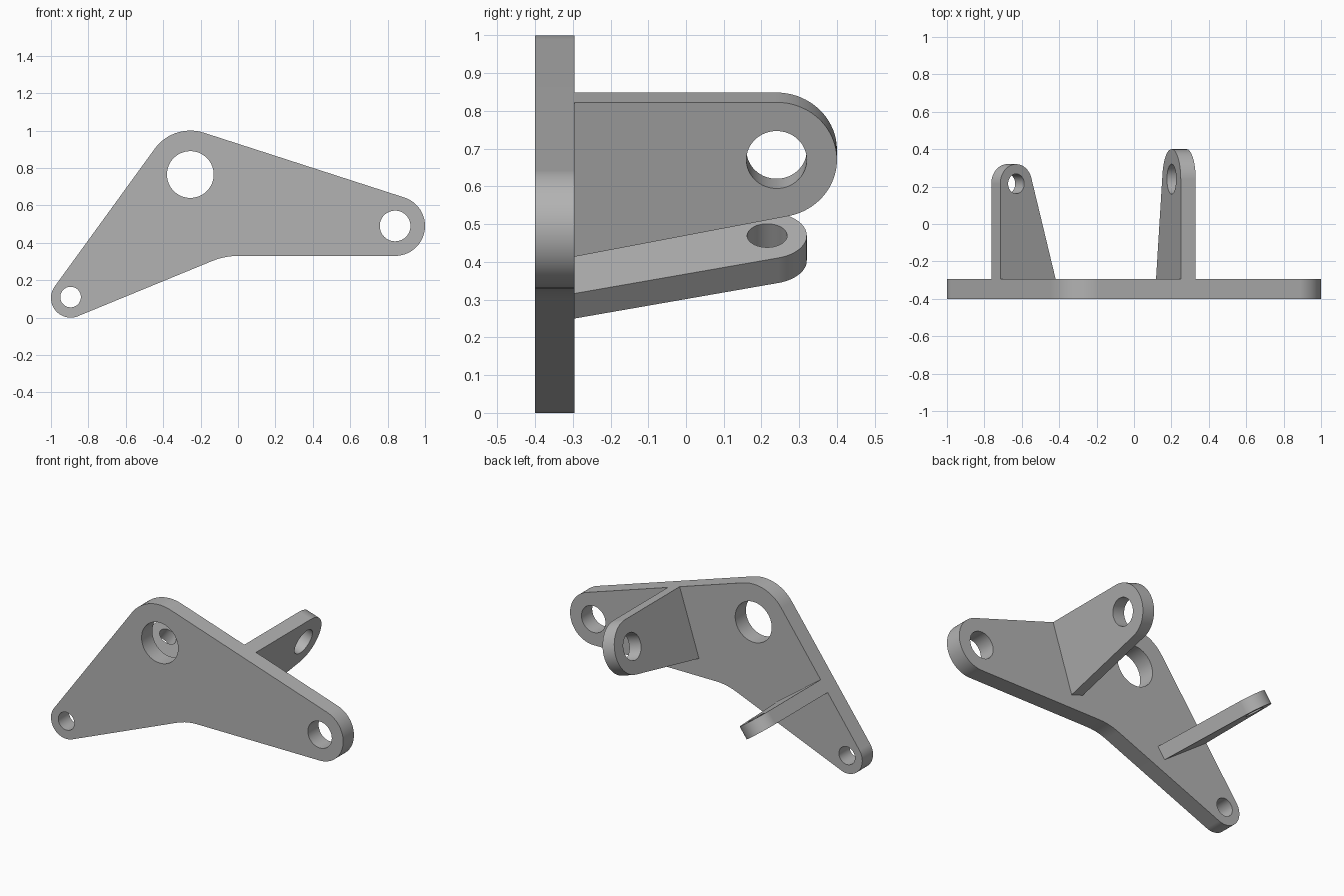
import bpy
import math
from mathutils import Vector, Matrix

cube = bpy.data.objects.get("Cube")
if cube:
    bpy.data.objects.remove(cube, do_unlink=True)

GREY = (0.45, 0.45, 0.45, 1.0)
metal = bpy.data.materials.new("plain grey metal")
metal.use_nodes = True
metal.diffuse_color = GREY
metal.node_tree.nodes["Principled BSDF"].inputs["Base Color"].default_value = GREY


def tangent_normal(c1, c2):
    """Outward normal of the line touching two circles (x, y, radius)."""
    d = Vector((c2[0] - c1[0], c2[1] - c1[1]))
    a = (c1[2] - c2[2]) / d.length
    e = d.normalized()
    return a * e + math.sqrt(1 - a * a) * Vector((e.y, -e.x))


def outline(circles):
    """Counterclockwise loop round circles; a negative radius is a concave fillet."""
    pts = []
    for i, c in enumerate(circles):
        n_in = tangent_normal(circles[i - 1], c)
        n_out = tangent_normal(c, circles[(i + 1) % len(circles)])
        start = math.atan2(n_in.y, n_in.x)
        turn = math.atan2(n_out.y, n_out.x) - start
        turn = (turn + math.pi) % (2 * math.pi) - math.pi
        steps = max(1, math.ceil(abs(turn) / math.radians(5))) if c[2] else 0
        for k in range(steps + 1):
            t = start + (turn * k / steps if steps else 0)
            pts.append((c[0] + c[2] * math.cos(t), c[1] + c[2] * math.sin(t)))
    return pts


def ring(x, y, r, n=64):
    return [(x + r * math.cos(2 * math.pi * k / n), y + r * math.sin(2 * math.pi * k / n))
            for k in range(n)]


def lug_plate(name, circles, holes, thickness, origin, x_axis, y_axis):
    """Extrude a drilled outline and stand it in the plane of the two axes."""
    curve = bpy.data.curves.new(name + " profile", "CURVE")
    curve.dimensions = "2D"
    curve.fill_mode = "BOTH"
    curve.extrude = thickness / 2
    for loop in [outline(circles)] + [ring(*h) for h in holes]:
        spline = curve.splines.new("POLY")
        spline.points.add(len(loop) - 1)
        for p, (x, y) in zip(spline.points, loop):
            p.co = (x, y, 0, 1)
        spline.use_cyclic_u = True
    obj = bpy.data.objects.new(name, curve)
    bpy.context.collection.objects.link(obj)
    x_axis, y_axis = Vector(x_axis).normalized(), Vector(y_axis).normalized()
    rot = Matrix((x_axis, y_axis, x_axis.cross(y_axis))).transposed()
    obj.matrix_world = Matrix.Translation(origin) @ rot.to_4x4()
    bpy.ops.object.select_all(action="DESELECT")
    obj.select_set(True)
    bpy.context.view_layer.objects.active = obj
    bpy.ops.object.convert(target="MESH")
    obj = bpy.context.view_layer.objects.active
    # Weld the caps to the rim, then smooth only the rounded edges
    bpy.ops.object.mode_set(mode="EDIT")
    bpy.ops.mesh.select_all(action="SELECT")
    bpy.ops.mesh.remove_doubles(threshold=0.0001)
    bpy.ops.mesh.normals_make_consistent(inside=False)
    bpy.ops.object.mode_set(mode="OBJECT")
    bpy.ops.object.shade_smooth_by_angle(angle=math.radians(30))
    weighted = obj.modifiers.new("flat faces", "WEIGHTED_NORMAL")
    weighted.keep_sharp = True
    obj.data.materials.clear()
    obj.data.materials.append(metal)
    return obj


FRONT, BACK = -0.40, -0.295

# Main plate: three rounded corners and a concave fillet underneath
low = (-0.895, 0.105, 0.105)
fillet = (0.0, -0.03, -0.36)
side = (0.84, 0.49, 0.16)
top = (-0.255, 0.765, 0.235)
lug_plate("base_plate", [low, fillet, side, top],
          [(-0.895, 0.11, 0.055), (0.84, 0.49, 0.082), (-0.255, 0.765, 0.125)],
          BACK - FRONT, (0, (FRONT + BACK) / 2, 0), (1, 0, 0), (0, 0, 1))


def flange(name, c1, c2, edge_x, reach, radius, hole, depth, thickness, side_sign):
    """Tapered lug standing behind the plate, square to the edge between two corners."""
    n = tangent_normal(c1, c2)
    edge_z = c1[1] + c1[2] * n.y - (edge_x - c1[0] - c1[2] * n.x) * n.x / n.y
    up = Vector((n.x, 0, n.y))
    across = Vector((0, 1, 0)).cross(up)
    origin = Vector((edge_x, 0, edge_z)) + across * side_sign * thickness / 2
    lug_plate(name, [(BACK, -depth, 0), (reach, -radius, radius), (BACK, 0, 0)],
              [(reach, -radius, hole)], thickness, origin, (0, 1, 0), up)


# Lugs flush with the two sloping upper edges
flange("left_flange", side, top, 0.25, 0.24, 0.16, 0.08, 0.43, 0.084, 1)
flange("right_flange", top, low, -0.715, 0.215, 0.105, 0.053, 0.366, 0.082, -1)
